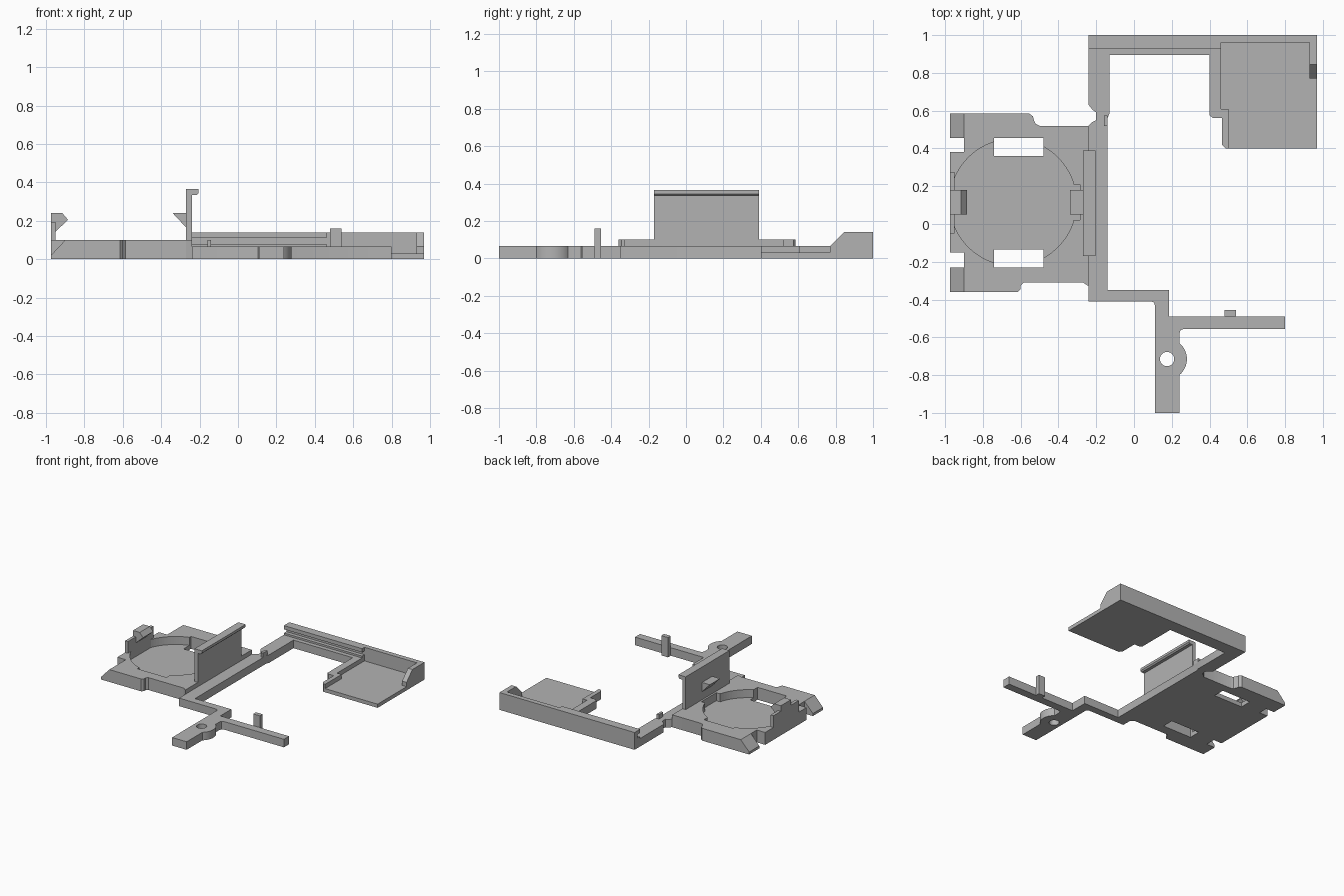
import bpy, bmesh
from math import sin, cos, pi, radians
from mathutils import Vector

cube = bpy.data.objects.get("Cube")
if cube:
    bpy.data.objects.remove(cube)

grey = bpy.data.materials.new("plain grey")
grey.use_nodes = True
COLOUR = (0.45, 0.45, 0.45, 1)
grey.diffuse_color = COLOUR
grey.node_tree.nodes["Principled BSDF"].inputs["Base Color"].default_value = COLOUR


def prism(name, points, low, high, axis="z"):
    """Extrude an outline: (x, y) along z, (y, z) along x or (x, z) along y."""
    place = {"z": lambda a, b, t: (a, b, t),
             "x": lambda a, b, t: (t, a, b),
             "y": lambda a, b, t: (a, t, b)}[axis]
    bm = bmesh.new()
    face = bm.faces.new([bm.verts.new(place(a, b, low)) for a, b in points])
    out = bmesh.ops.extrude_face_region(bm, geom=[face])
    moved = [v for v in out["geom"] if isinstance(v, bmesh.types.BMVert)]
    bmesh.ops.translate(bm, verts=moved, vec=Vector(place(0, 0, high - low)))
    bmesh.ops.recalc_face_normals(bm, faces=bm.faces)
    mesh = bpy.data.meshes.new(name)
    bm.to_mesh(mesh)
    bm.free()
    mesh.materials.append(grey)
    obj = bpy.data.objects.new(name, mesh)
    bpy.context.collection.objects.link(obj)
    return obj


def rect(x0, x1, y0, y1):
    return [(x0, y0), (x1, y0), (x1, y1), (x0, y1)]


def arc(cx, cy, r, start, end, steps):
    angles = [radians(start + (end - start) * i / steps) for i in range(steps + 1)]
    return [(cx + r * cos(a), cy + r * sin(a)) for a in angles]


def cut(target, cutters):
    for cutter in cutters:
        cutter.hide_render = True
        cutter.hide_viewport = True
        cutter.display_type = "WIRE"
        mod = target.modifiers.new("cut", "BOOLEAN")
        mod.operation = "DIFFERENCE"
        mod.solver = "EXACT"
        mod.object = cutter


def smooth(obj):
    bpy.ops.object.select_all(action="DESELECT")
    obj.select_set(True)
    bpy.context.view_layer.objects.active = obj
    bpy.ops.object.shade_smooth_by_angle(angle=radians(30))


ARM = 0.065     # height of the thin frame
BASE = 0.10     # height of the round holder
MID = 0.115     # centre line of the holder in y

# Thin frame: spine, front arms with screw boss, back rail foot, tray bracket
outline = [(-.24, -.41), (.09, -.41), (.105, -.415), (.11, -.43), (.11, -1), (.24, -1)]
outline += arc(.17, -.715, .11, -50, 50, 16)
outline += [(.24, -.58), (.247, -.562), (.265, -.555), (.80, -.555), (.80, -.49),
            (.185, -.49), (.185, -.35), (-.14, -.35), (-.14, .56), (-.13, .585),
            (-.13, .895), (.40, .895), (.40, .575), (.42, .56), (.465, .56),
            (.465, .42), (.485, .40), (.50, .40), (.50, .61), (.46, .61), (.46, 1),
            (-.24, 1), (-.24, .63), (-.22, .605), (-.2, .59), (-.2, .55),
            (-.22, .54), (-.24, .52)]
frame = prism("frame", outline, 0, ARM)
hole = prism("screw_hole_cutter", arc(.175, -.715, .038, 0, 345, 23), -.1, .2)
cut(frame, [hole])
smooth(frame)
prism("front_pin", rect(.48, .54, -.49, -.455), 0, .16)
prism("spine_stop", rect(-.16, -.14, .52, .575), ARM, BASE)

# Back rail with a long groove
prism("grooved_rail", [(.93, ARM), (1, ARM), (1, .14), (.93, .14), (.93, .11),
                       (.96, .11), (.96, .08), (.93, .08)], -.24, .46, "x")

# Tray with back and side walls
prism("tray_floor", [(.50, .40), (.97, .40), (.97, 1), (.46, 1), (.46, .61), (.50, .61)], 0, .03)
prism("tray_back_wall", rect(.46, .93, .96, 1), .03, .14)
prism("tray_side_wall", [(.77, .03), (1, .03), (1, .14), (.845, .14), (.77, ARM)], .93, .97, "x")

# Round holder: plate with side notches
plate = [(-.90, -.36), (-.615, -.36), (-.60, -.345), (-.60, -.325), (-.585, -.31),
         (-.27, -.31), (-.24, -.33), (-.24, .52), (-.50, .52), (-.52, .53),
         (-.53, .55), (-.535, .57), (-.555, .585), (-.90, .585), (-.90, .38),
         (-.975, .38), (-.975, -.15), (-.90, -.15)]
holder = prism("holder_plate", plate, 0, BASE)
pocket = prism("pocket_cutter", arc(-.64, MID, .335, 0, 356.25, 95), .035, .3)
relief = prism("relief_cutter", rect(-.36, -.285, .02, .21), .035, .3)
slots = [prism("slot_cutter", rect(-.74, -.48, y, y + .095), -.1, .3) for y in (-.23, .36)]
cut(holder, [pocket, relief] + slots)
smooth(holder)

# Sloped holder corners
for side, y0, y1 in (("front", -.36, -.23), ("back", .455, .585)):
    prism(side + "_sloped_corner", [(-.975, 0), (-.90, 0), (-.90, BASE), (-.975, .02)],
          y0, y1, "y")

# Outer clip on a raised wall
prism("clip_wall", rect(-.975, -.95, -.05, .275), 0, .195)
prism("outer_clip", [(-.975, .195), (-.95, .195), (-.95, .145), (-.885, .205),
                     (-.915, .24), (-.975, .24)], .05, .18, "y")

# Tall inner wall with top lip and inward hook
prism("tall_wall", [(-.27, .035), (-.24, .035), (-.24, .335), (-.215, .335), (-.205, .345),
                    (-.205, .365), (-.27, .365)], -.17, .39, "y")
prism("inner_hook", [(-.27, .165), (-.27, .24), (-.34, .24)], .05, .18, "y")
